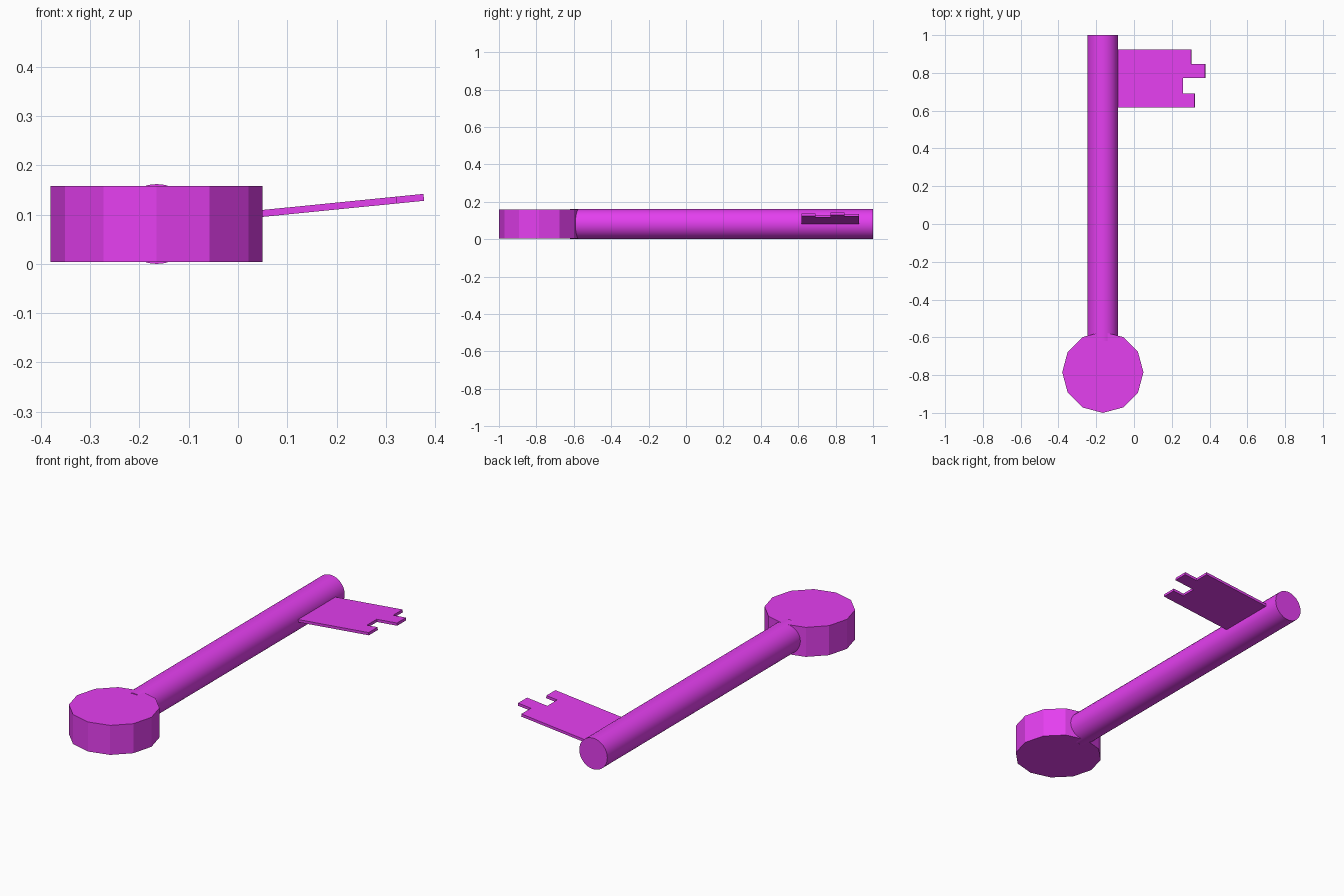
import bpy, bmesh, math
from mathutils import Matrix

if "Cube" in bpy.data.objects:
    bpy.data.objects.remove(bpy.data.objects["Cube"])

CX, CZ = -0.165, 0.081   # shaft axis

mat = bpy.data.materials.new("magenta")
mat.diffuse_color = (0.78, 0.05, 0.87, 1)
mat.use_nodes = True
mat.node_tree.nodes["Principled BSDF"].inputs["Base Color"].default_value = mat.diffuse_color


def cylinder(name, sides, radius, depth, location, rotation=(0, 0, 0)):
    bpy.ops.mesh.primitive_cylinder_add(vertices=sides, radius=radius, depth=depth,
                                        location=location, rotation=rotation)
    ob = bpy.context.object
    ob.name = name
    ob.data.materials.append(mat)
    return ob


# Round shaft along y, its near end buried in the handle
y0, y1 = -0.62, 1.0
cylinder("shaft", 32, 0.081, y1 - y0, (CX, (y0 + y1) / 2, CZ), (math.pi / 2, 0, 0))
bpy.ops.object.shade_smooth_by_angle(angle=math.radians(30))

# Twelve-sided handle
cylinder("handle", 12, 0.215, 0.154, (CX, -0.785, CZ))

# Notched key bit, a thin plate tilted about the shaft axis
outline = [(-0.165, 0.618), (0.322, 0.618), (0.322, 0.692), (0.26, 0.692),
           (0.26, 0.773), (0.377, 0.773), (0.377, 0.847), (0.303, 0.847),
           (0.303, 0.925), (-0.165, 0.925)]
tilt, thick = math.radians(5.7), 0.014
bm = bmesh.new()
face = bm.faces.new([bm.verts.new(((x - CX) / math.cos(tilt), y, -thick / 2))
                     for x, y in outline])
ext = bmesh.ops.extrude_face_region(bm, geom=[face])
bmesh.ops.translate(bm, vec=(0, 0, thick),
                    verts=[g for g in ext["geom"] if isinstance(g, bmesh.types.BMVert)])
bmesh.ops.recalc_face_normals(bm, faces=bm.faces)
bm.transform(Matrix.Translation((CX, 0, CZ)) @ Matrix.Rotation(-tilt, 4, 'Y'))
mesh = bpy.data.meshes.new("key_bit")
bm.to_mesh(mesh)
bm.free()
mesh.materials.append(mat)
bpy.context.collection.objects.link(bpy.data.objects.new("key_bit", mesh))
